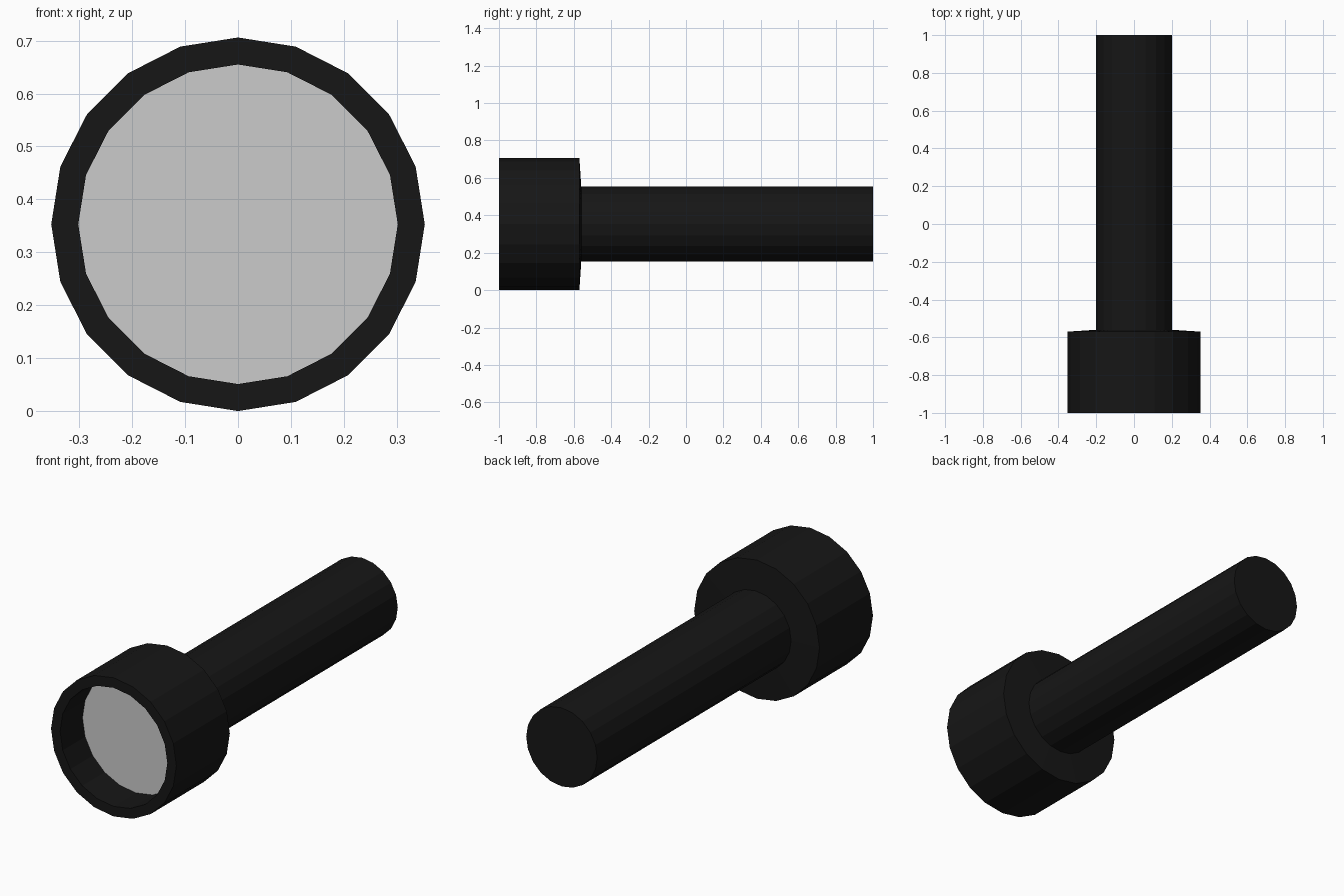
import bpy, bmesh
from math import sin, cos, tau

if "Cube" in bpy.data.objects:
    bpy.data.objects.remove(bpy.data.objects["Cube"])

SIDES = 20
CENTRE_Z = 0.353


def lathe(name, profile, material=None):
    """Revolve (radius, y) points about the torch axis; radius 0 makes an apex."""
    bm = bmesh.new()
    rings = []
    for r, y in profile:
        rings.append([bm.verts.new((r * cos(tau * i / SIDES), y,
                                    CENTRE_Z + r * sin(tau * i / SIDES)))
                      for i in range(SIDES)])
    for a, b in zip(rings, rings[1:]):
        for i in range(SIDES):
            j = (i + 1) % SIDES
            bm.faces.new((a[i], a[j], b[j], b[i]))
    return bm, rings


def finish(bm, name, material=None):
    mesh = bpy.data.meshes.new(name)
    bm.to_mesh(mesh)
    bm.free()
    obj = bpy.data.objects.new(name, mesh)
    bpy.context.collection.objects.link(obj)
    if material:
        mesh.materials.append(material)
    return obj


black = bpy.data.materials.new("black_casing")
black.diffuse_color = (0.008, 0.008, 0.008, 1)
black.use_nodes = True
black.node_tree.nodes["Principled BSDF"].inputs["Base Color"].default_value = black.diffuse_color

# Casing: recess wall, front rim, head, sloped shoulder, handle, flat end cap
bm, rings = lathe("casing", [(0.302, -0.82), (0.302, -1.0), (0.353, -1.0),
                             (0.353, -0.57), (0.2, -0.56), (0.2, 1.0)])
bm.faces.new(reversed(rings[-1]))
# Temporary front cap gives consistent outward normals
cap = bm.faces.new(rings[0])
bmesh.ops.recalc_face_normals(bm, faces=bm.faces)
bmesh.ops.delete(bm, geom=[cap], context='FACES_ONLY')
finish(bm, "casing", black)

# Lens: flat disc set back inside the head, facing -y
bm, rings = lathe("lens", [(0.302, -0.82)])
lens_face = bm.faces.new(rings[0])
lens_face.normal_update()
if lens_face.normal.y > 0:
    lens_face.normal_flip()
finish(bm, "lens")
